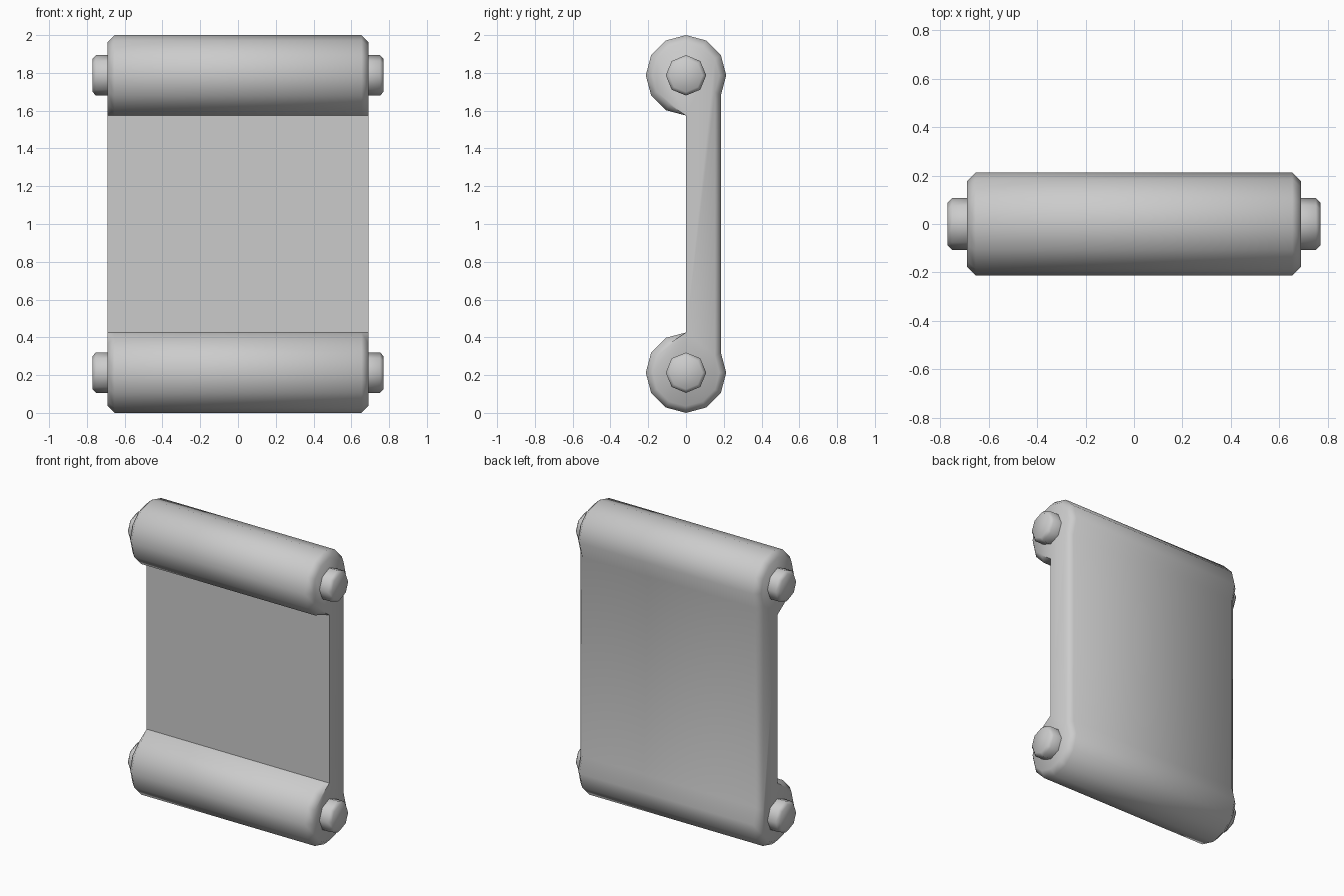
import bpy, bmesh, math

if "Cube" in bpy.data.objects:
    bpy.data.objects.remove(bpy.data.objects["Cube"])

R = 0.213          # barrel radius
HALF = 0.69        # half width of link body
CH = 0.036         # chamfer on the ends
TOP, LOW = 2 - R, R


def finish(name, bm, angle=50):
    bmesh.ops.recalc_face_normals(bm, faces=bm.faces)
    me = bpy.data.meshes.new(name)
    bm.to_mesh(me)
    bm.free()
    me.shade_smooth()
    me.set_sharp_from_angle(angle=math.radians(angle))
    ob = bpy.data.objects.new(name, me)
    bpy.context.collection.objects.link(ob)
    return ob


def loft(name, rings):
    """Skin a list of equal-length point rings and cap both ends."""
    bm = bmesh.new()
    vs = [[bm.verts.new(p) for p in ring] for ring in rings]
    n = len(vs[0])
    for a, b in zip(vs, vs[1:]):
        for i in range(n):
            j = (i + 1) % n
            bm.faces.new((a[i], a[j], b[j], b[i]))
    bm.faces.new(vs[0])
    bm.faces.new(vs[-1])
    return finish(name, bm)


def body_ring(x, inset):
    """Two 12-sided barrels joined by a plate; inner corners stay uninset."""
    pts = []
    for cz, start, corner in ((TOP, -30, 270), (LOW, 90, 90)):
        for k in range(11):
            deg = start + 30 * k
            r = R if deg == corner else R - inset
            a = math.radians(deg)
            pts.append((x, r * math.cos(a), cz + r * math.sin(a)))
    return pts


# Link body: barrels and connecting plate in one chamfered extrusion
loft("link_body", [body_ring(-HALF, CH), body_ring(-HALF + CH, 0),
                   body_ring(HALF - CH, 0), body_ring(HALF, CH)])


def pin_ring(x, r, cz):
    return [(x, r * math.cos(k * math.pi / 4), cz + r * math.sin(k * math.pi / 4))
            for k in range(8)]


# Octagonal pin ends on both sides of each barrel
for level, cz in (("upper", TOP), ("lower", LOW)):
    for side, s in (("left", -1), ("right", 1)):
        loft(f"{level}_{side}_pin", [pin_ring(s * (HALF - 0.01), 0.107, cz),
                                     pin_ring(s * 0.752, 0.107, cz),
                                     pin_ring(s * 0.77, 0.088, cz)])
